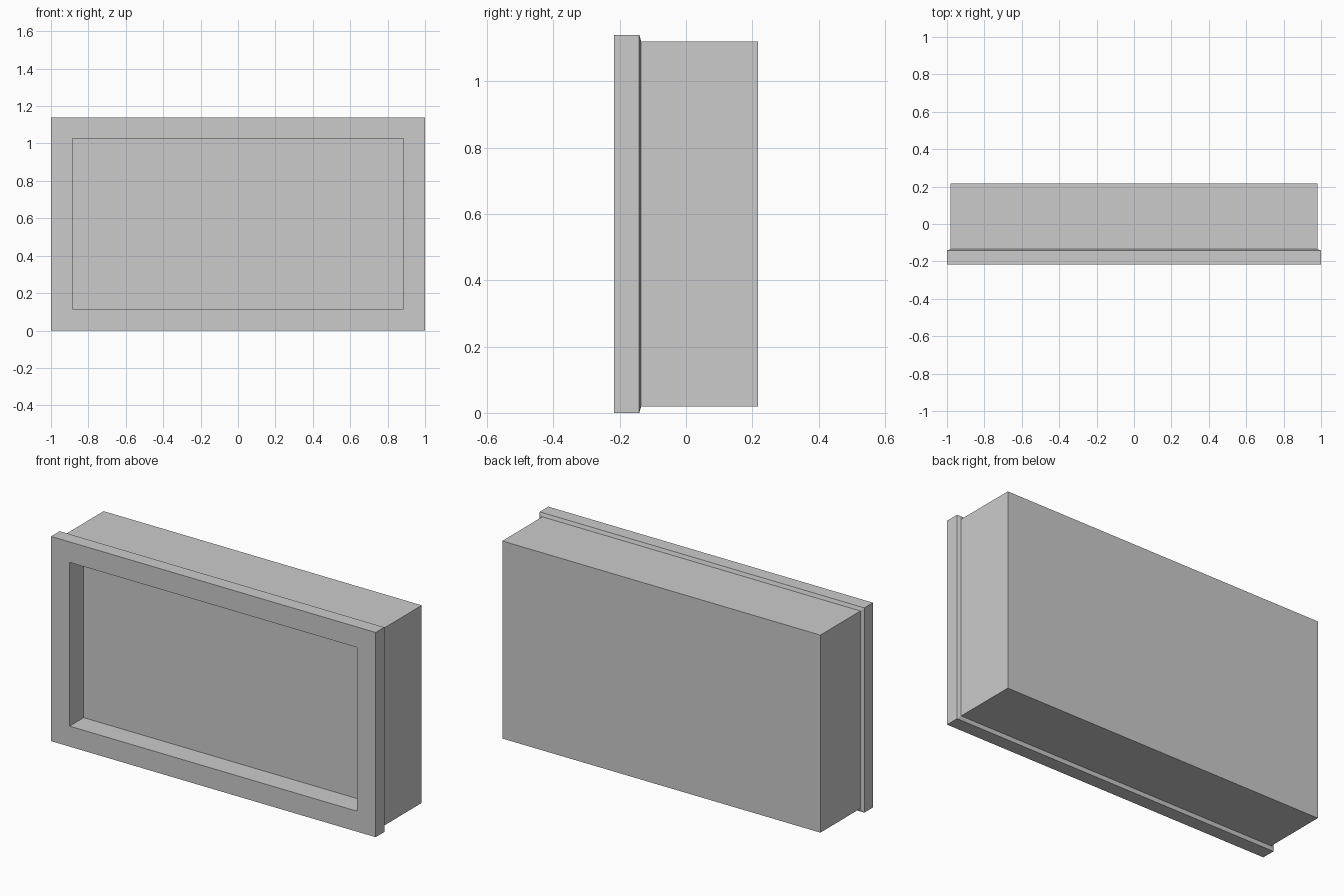
import bpy, bmesh

if "Cube" in bpy.data.objects:
    bpy.data.objects.remove(bpy.data.objects["Cube"])

FRONT, BACK = -0.217, 0.217
HALF_X, HEIGHT = 1.0, 1.14


def loft(name, profile, cap_last=False):
    """Skin concentric rectangles; profile = (inset from outer edge, y)."""
    bm = bmesh.new()
    rings = []
    for inset, y in profile:
        x, lo, hi = HALF_X - inset, inset, HEIGHT - inset
        rings.append([bm.verts.new(p) for p in
                      ((-x, y, lo), (x, y, lo), (x, y, hi), (-x, y, hi))])
    for a, b in zip(rings, rings[1:]):
        for i in range(4):
            j = (i + 1) % 4
            bm.faces.new((a[i], a[j], b[j], b[i]))
    if cap_last:
        bm.faces.new(rings[-1])
    bmesh.ops.recalc_face_normals(bm, faces=bm.faces)
    mesh = bpy.data.meshes.new(name)
    bm.to_mesh(mesh)
    bm.free()
    obj = bpy.data.objects.new(name, mesh)
    bpy.context.collection.objects.link(obj)
    return obj


# Front frame: recess wall, flat face, outer rim and sloped back edge
frame = loft("front_frame", [(0.114, -0.093), (0.114, FRONT), (0, FRONT),
                             (0, -0.141), (0.02, -0.135)])

# Box body behind the frame
body = loft("box_body", [(0.02, -0.135), (0.02, BACK)], cap_last=True)

# Flat panel at the bottom of the recess, facing forward
panel = loft("recessed_panel", [(0.114, -0.093)], cap_last=True)
if panel.data.polygons[0].normal.y > 0:
    panel.data.flip_normals()
